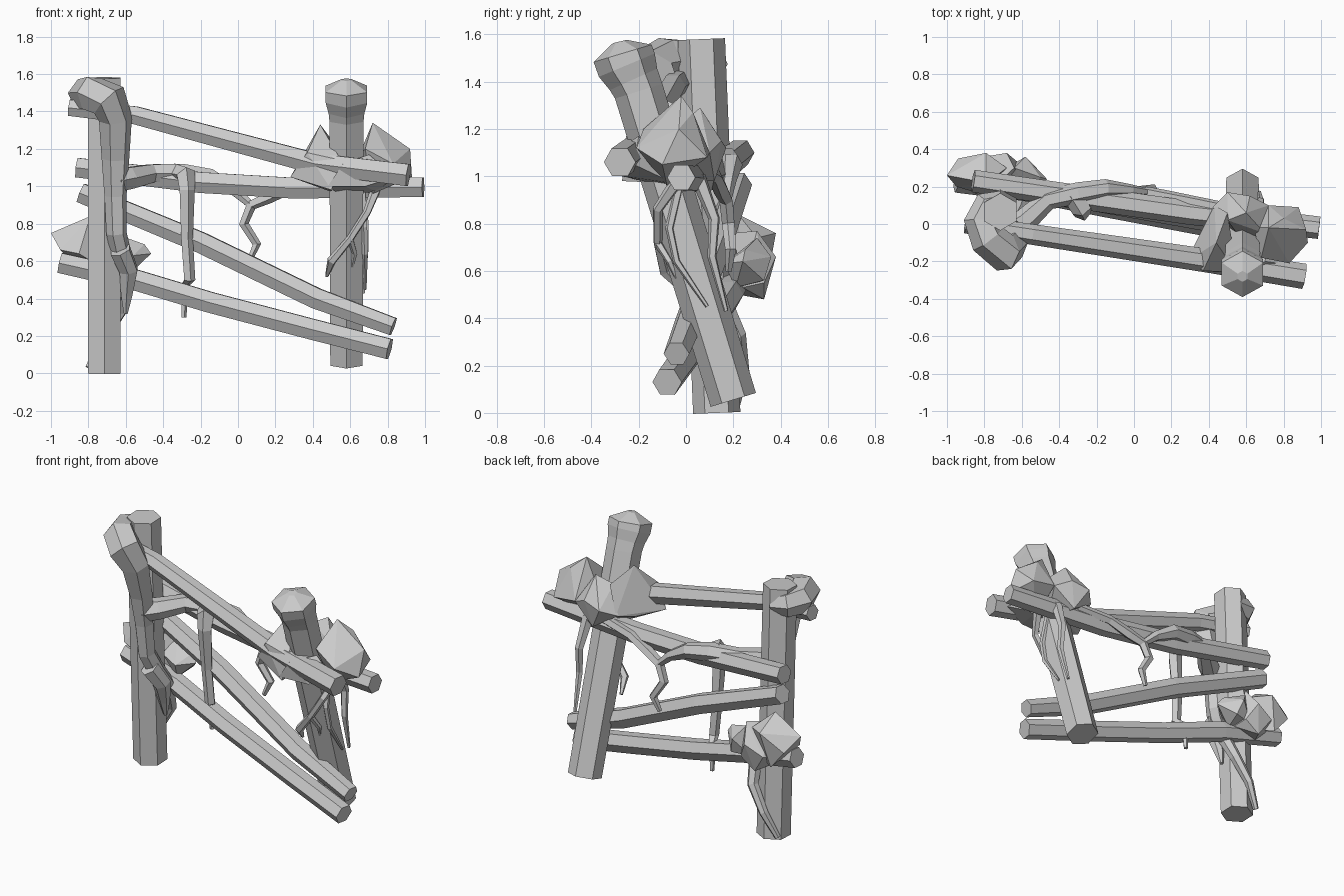
import bpy, bmesh, math
from mathutils import Vector


def finish(name, bm):
    bmesh.ops.recalc_face_normals(bm, faces=bm.faces)
    me = bpy.data.meshes.new(name)
    bm.to_mesh(me)
    bm.free()
    ob = bpy.data.objects.new(name, me)
    bpy.context.collection.objects.link(ob)
    return ob


def tube(name, path, sides=6, turn=30):
    """Capped faceted tube along (x, y, z, radius) points."""
    bm = bmesh.new()
    pts = [Vector(p[:3]) for p in path]
    tans = []
    for i in range(len(pts)):
        a, b = pts[max(i - 1, 0)], pts[min(i + 1, len(pts) - 1)]
        tans.append((b - a).normalized())
    ref = Vector((1, 0, 0)) if abs(tans[0].x) < 0.7 else Vector((0, 0, 1))
    u = (ref - tans[0] * ref.dot(tans[0])).normalized()
    rings = []
    for i, p in enumerate(pts):
        if i:
            u = tans[i - 1].rotation_difference(tans[i]) @ u
        v = tans[i].cross(u)
        ring = []
        for k in range(sides):
            a = math.radians(turn) + math.tau * k / sides
            ring.append(bm.verts.new(p + (u * math.cos(a) + v * math.sin(a)) * path[i][3]))
        rings.append(ring)
    for r, s in zip(rings, rings[1:]):
        for k in range(sides):
            j = (k + 1) % sides
            bm.faces.new((r[k], r[j], s[j], s[k]))
    bm.faces.new(rings[0])
    bm.faces.new(rings[-1])
    return finish(name, bm)


def leaf_clump(name, corners):
    """Faceted leaf mass: convex hull of a few corner points."""
    bm = bmesh.new()
    for c in corners:
        bm.verts.new(c)
    res = bmesh.ops.convex_hull(bm, input=bm.verts)
    inner = [e for e in res["geom_interior"] if isinstance(e, bmesh.types.BMVert)]
    bmesh.ops.delete(bm, geom=inner, context="VERTS")
    return finish(name, bm)


# Posts
tube("left_post", [(-.715, .13, 0, .1), (-.715, .065, 1.58, .1)])
tube("right_post", [(.58, .2, .055, .1), (.58, -.2, 1.36, .105), (.58, -.222, 1.41, .11),
                    (.58, -.25, 1.47, .128), (.58, -.268, 1.52, .128), (.58, -.28, 1.57, .03)])

# Rails
R = .064
tube("top_rail", [(-.9, .0, 1.42, .05), (-.55, -.055, 1.38, .055), (.42, -.2, 1.12, R), (.91, -.28, 1.06, .068)])
tube("upper_rail", [(-.86, .23, 1.1, .06), (-.2, .13, 1.02, R), (.3, .06, .99, R), (.99, -.02, .995, .06)])
tube("middle_rail", [(-.84, .22, .965, .06), (-.2, .13, .7, R), (.42, .02, .4, R), (.83, -.04, .25, .055)])
tube("lower_rail", [(-.95, .23, .59, .062), (-.55, .18, .5, R), (-.15, .1, .38, R), (.38, 0, .24, R), (.81, -.08, .13, .063)])

# Vine trunk looping over the left post and winding down it
tube("vine_trunk", [(-.7, .13, 1.475, .05), (-.78, .1, 1.485, .08), (-.82, .02, 1.49, .09), (-.78, -.08, 1.495, .1),
                    (-.69, -.155, 1.46, .105), (-.655, -.11, 1.36, .09), (-.655, -.05, 1.15, .075),
                    (-.655, -.02, .95, .06), (-.65, .0, .75, .055), (-.625, .05, .64, .055),
                    (-.595, .13, .52, .045), (-.63, .22, .33, .035), (-.72, .24, .18, .028), (-.8, .21, .03, .018)])
tube("trunk_side_root", [(-.63, .0, .66, .06), (-.585, .06, .55, .055), (-.595, .1, .42, .035), (-.6, .12, .32, .012)])

# Vine branch along the upper rail
tube("vine_branch", [(-.66, -.03, 1.03, .07), (-.58, .02, 1.045, .066), (-.46, .13, 1.07, .055), (-.3, .165, 1.07, .058),
                     (-.15, .19, 1.05, .05), (-.02, .18, .98, .033), (.07, .17, .9, .022)])

# Hanging and creeping tendrils
tendrils = {
    "hanging_tendril_left": [(-.33, .16, 1.07, .055), (-.28, .08, 1.06, .055), (-.275, .06, .98, .044),
                             (-.275, .08, .72, .034), (-.26, .09, .5, .032), (-.285, .14, .47, .022), (-.29, .15, .3, .014)],
    "hanging_tendril_right": [(.52, .08, 1.03, .03), (.3, .125, 1.0, .03), (.16, .15, .94, .034), (.07, .17, .9, .03),
                              (.03, .18, .8, .028), (.1, .19, .69, .025), (.06, .18, .6, .014)],
    "post_tendril_front": [(.74, -.03, .99, .03), (.69, -.12, .86, .022), (.6, -.12, .72, .02),
                           (.5, -.09, .6, .026), (.475, -.02, .52, .01)],
    "post_tendril_fork": [(.6, -.12, .72, .018), (.625, -.07, .64, .015), (.61, -.04, .57, .008)],
    "post_tendril_side": [(.66, -.02, 1.0, .022), (.675, -.07, .78, .018), (.68, -.04, .64, .016), (.68, .09, .45, .008)],
    "post_tendril_back": [(.66, .05, 1.0, .035), (.675, .12, .82, .025), (.68, .11, .66, .02), (.67, .17, .43, .01)],
}
for name, path in tendrils.items():
    tube(name, path, 5)

# Leaf masses around the right post
leaf_clump("right_leaves_left", [(.28, -.2, 1.05), (.37, -.25, 1.18), (.44, -.1, 1.33), (.5, -.27, .98), (.55, -.26, 1.14),
                                 (.37, -.02, 1.05), (.43, .1, 1.08), (.5, .06, 1.25), (.5, -.05, .97)])
leaf_clump("right_leaves_front", [(.48, -.27, 1.0), (.68, -.26, 1.0), (.56, -.28, 1.12), (.84, -.22, 1.05),
                                  (.54, -.1, .96), (.7, -.2, 1.17), (.74, -.05, .97)])
leaf_clump("right_leaves_back", [(.42, .09, 1.08), (.5, .17, 1.12), (.62, .15, 1.15), (.72, .1, 1.1), (.6, .06, 1.29),
                                 (.5, .02, 1.24), (.58, .12, .98), (.6, -.12, .98), (.7, -.05, 1.2)])
leaf_clump("right_leaves_right", [(.72, -.02, 1.34), (.8, .03, 1.27), (.92, -.03, 1.2), (.93, -.1, 1.05), (.88, .09, 1.08),
                                  (.72, .1, 1.1), (.83, -.21, 1.12), (.68, -.18, 1.2), (.72, -.08, .96), (.64, -.02, 1.15)])

# Leaf masses behind the left post
leaf_clump("left_leaves_outer", [(-1, .26, .75), (-.94, .35, .66), (-.79, .38, .76), (-.79, .22, .84), (-.95, .2, .66),
                                 (-.85, .17, .64), (-.68, .3, .74), (-.84, .34, .54), (-.7, .24, .55)])
leaf_clump("left_leaves_middle", [(-.86, .25, .58), (-.8, .36, .6), (-.68, .38, .66), (-.64, .3, .77), (-.72, .33, .48),
                                  (-.78, .22, .5), (-.6, .24, .53), (-.62, .33, .55), (-.75, .2, .76)])
leaf_clump("left_leaves_inner", [(-.5, .25, .69), (-.465, .24, .64), (-.58, .36, .66), (-.55, .33, .56), (-.58, .21, .53),
                                 (-.64, .3, .74), (-.56, .16, .63), (-.68, .2, .66), (-.68, .3, .55)])
